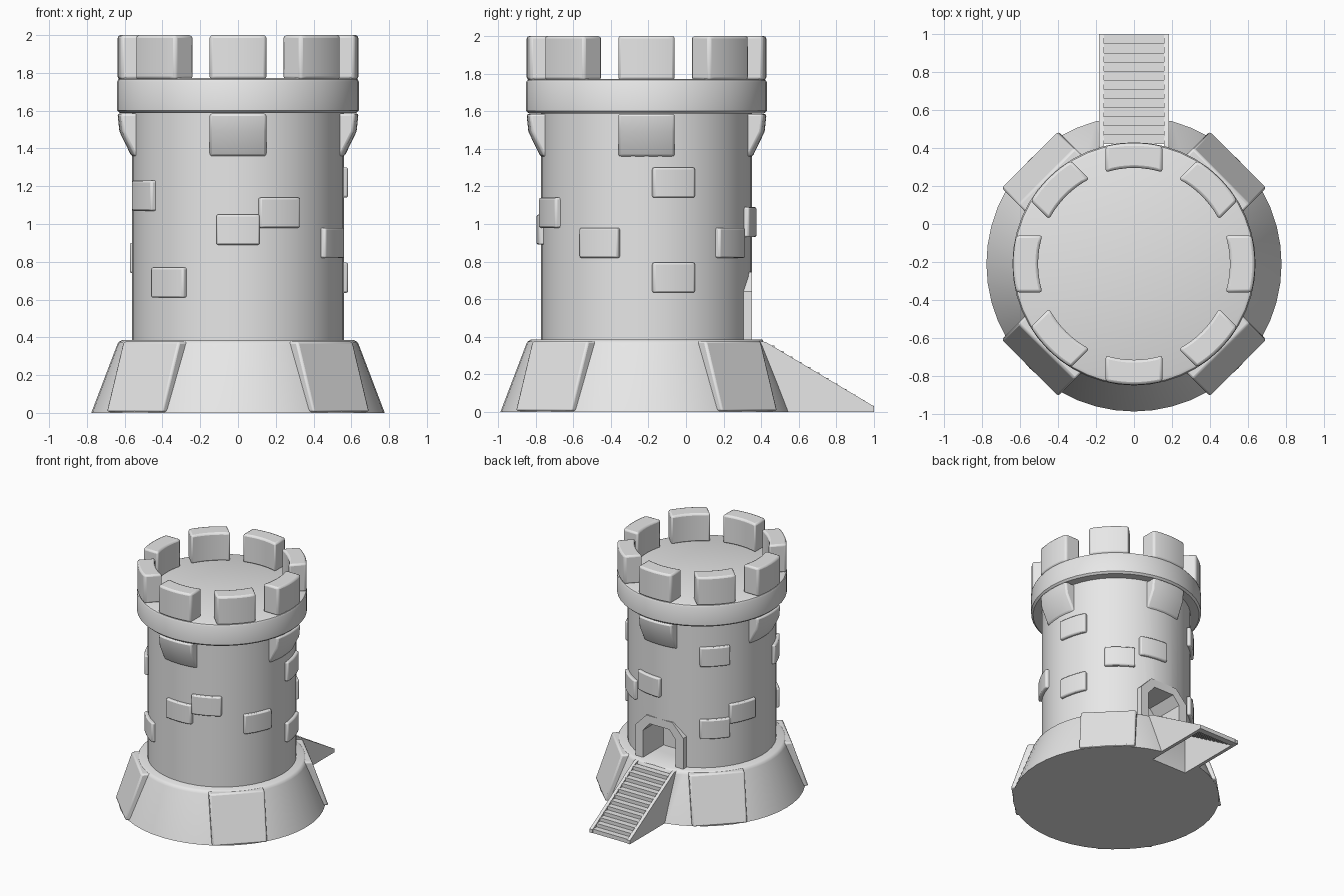
import bpy, bmesh
from math import sqrt, radians, cos, sin, tau
from mathutils import Matrix

if "Cube" in bpy.data.objects:
    bpy.data.objects.remove(bpy.data.objects["Cube"])

stone = bpy.data.materials.new("grey_stone")
stone.use_nodes = True
stone.diffuse_color = (0.8, 0.8, 0.8, 1)
stone.node_tree.nodes["Principled BSDF"].inputs["Base Color"].default_value = (0.8, 0.8, 0.8, 1)

CENTRE = Matrix.Translation((0, -0.21, 0))   # axis of the tower


def finish(name, bm, bevel=0, cutter=None):
    """Turn a bmesh into a smooth-shaded stone object, with optional cut and bevel."""
    bmesh.ops.recalc_face_normals(bm, faces=bm.faces)
    mesh = bpy.data.meshes.new(name)
    bm.to_mesh(mesh)
    bm.free()
    mesh.materials.append(stone)
    obj = bpy.data.objects.new(name, mesh)
    bpy.context.collection.objects.link(obj)
    bpy.ops.object.select_all(action='DESELECT')
    obj.select_set(True)
    bpy.context.view_layer.objects.active = obj
    if cutter:
        mod = obj.modifiers.new("cut", 'BOOLEAN')
        mod.operation = 'DIFFERENCE'
        mod.solver = 'EXACT'
        mod.object = cutter
        bpy.ops.object.modifier_apply(modifier=mod.name)
        bpy.data.objects.remove(cutter)
    if bevel:
        mod = obj.modifiers.new("bevel", 'BEVEL')
        mod.width = bevel
        mod.segments = 2
        mod.limit_method = 'ANGLE'
        mod.angle_limit = radians(35)
    bpy.ops.object.shade_smooth_by_angle(angle=radians(35))
    return obj


def skin(bm, rows):
    """Join equal closed rings of points into a capped solid."""
    rings = [[bm.verts.new(p) for p in row] for row in rows]
    n = len(rings[0])
    for a, b in zip(rings, rings[1:]):
        for i in range(n):
            bm.faces.new((a[i], a[(i + 1) % n], b[(i + 1) % n], b[i]))
    bm.faces.new(rings[0])
    bm.faces.new(rings[-1])


def lathe(name, profile, sides=48, **extra):
    bm = bmesh.new()
    skin(bm, [[(r * cos(tau * i / sides), r * sin(tau * i / sides), z)
               for i in range(sides)] for r, z in profile])
    bm.transform(CENTRE)
    return finish(name, bm, **extra)


def block(name, angle, half_width, profile, bevel=0.012, curved=True):
    """Sweep an (r, z) profile sideways, bent around the tower or straight."""
    bm = bmesh.new()
    cols = 8 if curved else 1
    xs = [half_width * (2 * i / cols - 1) for i in range(cols + 1)]
    skin(bm, [[(sqrt(r * r - x * x) if curved else r, x, z) for r, z in profile] for x in xs])
    bm.transform(CENTRE @ Matrix.Rotation(radians(angle), 4, 'Z'))
    return finish(name, bm, bevel)


def prism_y(name, outline, y0, y1, **extra):
    bm = bmesh.new()
    skin(bm, [[(x, y, z) for x, z in outline] for y in (y0, y1)])
    return finish(name, bm, **extra)


def prism_x(name, outline, x0, x1, **extra):
    bm = bmesh.new()
    skin(bm, [[(x, y, z) for y, z in outline] for x in (x0, x1)])
    return finish(name, bm, **extra)


def arch(w, shoulder, top_w, top, floor):
    return [(w, floor), (w, shoulder), (top_w, top), (-top_w, top), (-w, shoulder), (-w, floor)]


def rect(a0, a1, z0, z1):
    return [(a0, z0), (a1, z0), (a1, z1), (a0, z1)]


# Sloped base, notched where the stairs meet it
notch = prism_y("stair_notch", rect(-0.17, 0.17, -0.1, 0.6), 0.41, 0.8)
notch.hide_render = True
lathe("sloped_base", [(0.777, 0), (0.64, 0.36), (0.632, 0.375), (0.615, 0.385), (0.4, 0.385)],
      cutter=notch)

# Round body with a doorway recess at the back
doorway = prism_y("doorway_cutter", arch(0.15, 0.61, 0.09, 0.68, 0.37), 0.08, 0.6)
doorway.hide_render = True
lathe("tower_body", [(0.56, 0.3), (0.56, 1.65)], cutter=doorway)

# Parapet ring and floor
lathe("parapet_ring", [(0.625, 1.588), (0.64, 1.602), (0.64, 1.753), (0.633, 1.766), (0.618, 1.772)])

# Battlements, corbels and buttresses
for i in range(8):
    block("merlon", 45 * i, 0.15, rect(0.505, 0.637, 1.765, 2.0), 0.015)
for i in range(4):
    block("corbel", 90 * i, 0.15,
          [(0.53, 1.35), (0.565, 1.36), (0.628, 1.49), (0.638, 1.585), (0.53, 1.585)])
    block("buttress", 45 + 90 * i, 0.21,
          [(0.5, 0.005), (0.778, 0.005), (0.652, 0.378), (0.5, 0.378)], 0.012, curved=False)

# Raised wall bricks: angle around the tower, centre height
for angle, z in [(-90, 0.97), (-67, 1.06), (-131, 0.69), (-26.5, 0.90), (-153, 1.15),
                 (15, 1.22), (15, 0.715), (53, 0.90), (80, 1.01),
                 (135, 1.31), (135, 0.71), (158, 0.82)]:
    block("wall_brick", angle, 0.115, rect(0.53, 0.585, z - 0.08, z + 0.08), 0.01)

# Door frame
outer = arch(0.22, 0.64, 0.12, 0.745, 0.38)
inner = arch(0.15, 0.61, 0.09, 0.68, 0.38)
prism_y("door_frame", outer + inner[::-1], 0.25, 0.35)

# Staircase: two side panels and open-backed treads
for side in (-1, 1):
    prism_x("stair_side", [(0.39, 0), (1.0, 0), (1.0, 0.03), (0.425, 0.372), (0.39, 0.378)],
            0.158 * side, 0.185 * side)
steps = 12
run, rise = 0.575 / steps, 0.35 / steps
for i in range(steps):
    y, z = 0.42 + run * i, 0.355 - rise * i
    prism_x("stair_tread", rect(y, y + run + 0.002, z - rise - 0.004, z), -0.16, 0.16)
